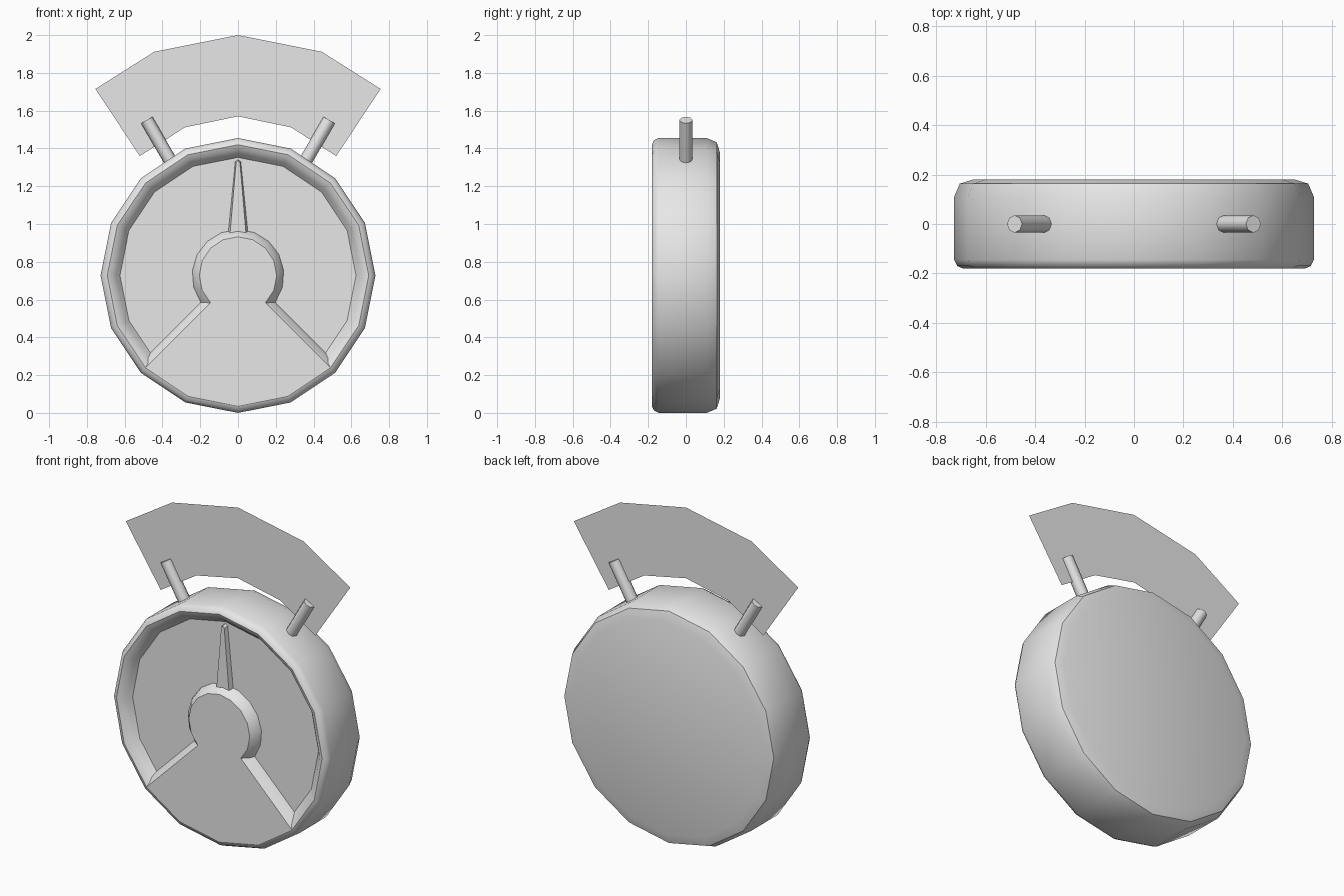
import bpy, bmesh, math
from mathutils import Vector, Matrix

if "Cube" in bpy.data.objects:
    bpy.data.objects.remove(bpy.data.objects["Cube"])

R = 0.7275            # body radius, also its centre height
SEG = 16

grey = bpy.data.materials.new("light_grey")
grey.diffuse_color = (0.8, 0.8, 0.8, 1)
grey.use_nodes = True
grey.node_tree.nodes["Principled BSDF"].inputs["Base Color"].default_value = grey.diffuse_color


def finish(name, bm, angle=40):
    bmesh.ops.remove_doubles(bm, verts=bm.verts, dist=0.0005)
    bmesh.ops.recalc_face_normals(bm, faces=bm.faces)
    me = bpy.data.meshes.new(name)
    bm.to_mesh(me)
    bm.free()
    me.materials.append(grey)
    ob = bpy.data.objects.new(name, me)
    bpy.context.collection.objects.link(ob)
    bpy.ops.object.select_all(action='DESELECT')
    ob.select_set(True)
    bpy.context.view_layer.objects.active = ob
    bpy.ops.object.shade_smooth_by_angle(angle=math.radians(angle))
    return ob


def polar(r, a):
    return (r * math.cos(a), R + r * math.sin(a))


def loft(bm, rings):
    """Join (outline, y) rings of equal length and cap both ends."""
    loops = [[bm.verts.new((x, y, z)) for x, z in pts] for pts, y in rings]
    n = len(loops[0])
    for a, b in zip(loops, loops[1:]):
        for i in range(n):
            j = (i + 1) % n
            bm.faces.new((a[i], a[j], b[j], b[i]))
    bm.faces.new(loops[0])
    bm.faces.new(loops[-1])


# Round housing: rounded back, raised front rim and recessed dial
profile = [(0.65, 0.18), (0.705, 0.163), (R, 0.11), (R, -0.145),
           (0.715, -0.17), (0.692, -0.18), (0.668, -0.17),
           (0.645, -0.145), (0.625, -0.12)]
bm = bmesh.new()
loft(bm, [([polar(r, 2 * math.pi * i / SEG) for i in range(SEG)], y)
          for r, y in profile])
finish("housing", bm)


# Raised hub joined to the lower wedge of the dial
def keyhole(d):
    r = 0.205 + d
    start = -math.pi / 4 + math.asin(d / r)
    sweep = math.pi - 2 * start
    pts = [polar(r, start + sweep * i / 12) for i in range(13)]
    rim = [polar(0.69, math.radians(225 + 22.5 * i)) for i in range(5)]
    s = d * math.sqrt(0.5)
    rim[0] = (rim[0][0] - s, rim[0][1] + s)
    rim[4] = (rim[4][0] + s, rim[4][1] + s)
    return pts + rim


bm = bmesh.new()
loft(bm, [(keyhole(0.04), -0.115), (keyhole(0.028), -0.15),
          (keyhole(0.0), -0.18)])
finish("hub_and_wedge", bm)

# Tapered needle pointing up
bm = bmesh.new()
back = [(-0.055, 0.94), (0.055, 0.94), (0.016, 1.33), (0, 1.342), (-0.016, 1.33)]
front = [(-0.043, 0.94), (0.043, 0.94), (0.01, 1.325), (0, 1.335), (-0.01, 1.325)]
loft(bm, [(back, -0.115), (front, -0.147)])
finish("needle", bm, 30)

# Two pegs standing out from the upper rim
for side, name in ((1, "right_peg"), (-1, "left_peg")):
    bm = bmesh.new()
    axis = Vector((side * 0.5, 0, math.sqrt(0.75)))
    rot = Matrix.Rotation(side * math.radians(30), 4, 'Y')
    mid = Vector((side * 0.008, 0, R)) + axis * 0.815
    bmesh.ops.create_cone(bm, cap_ends=True, segments=8, radius1=0.035,
                          radius2=0.035, depth=0.27,
                          matrix=Matrix.Translation(mid) @ rot)
    finish(name, bm, 50)

# Thin curved plate above the housing
half_outer = [(0.755, 1.715), (0.443, 1.912), (0, 2.0)]
half_inner = [(0.52, 1.36), (0.28, 1.512), (0, 1.57)]
bm = bmesh.new()
for side in (1, -1):
    o = [bm.verts.new((side * x, 0, z)) for x, z in half_outer]
    n = [bm.verts.new((side * x, 0, z)) for x, z in half_inner]
    for i in range(2):
        quad = (o[i], o[i + 1], n[i + 1], n[i])
        bm.faces.new(quad if side > 0 else quad[::-1])
finish("arc_plate", bm)
